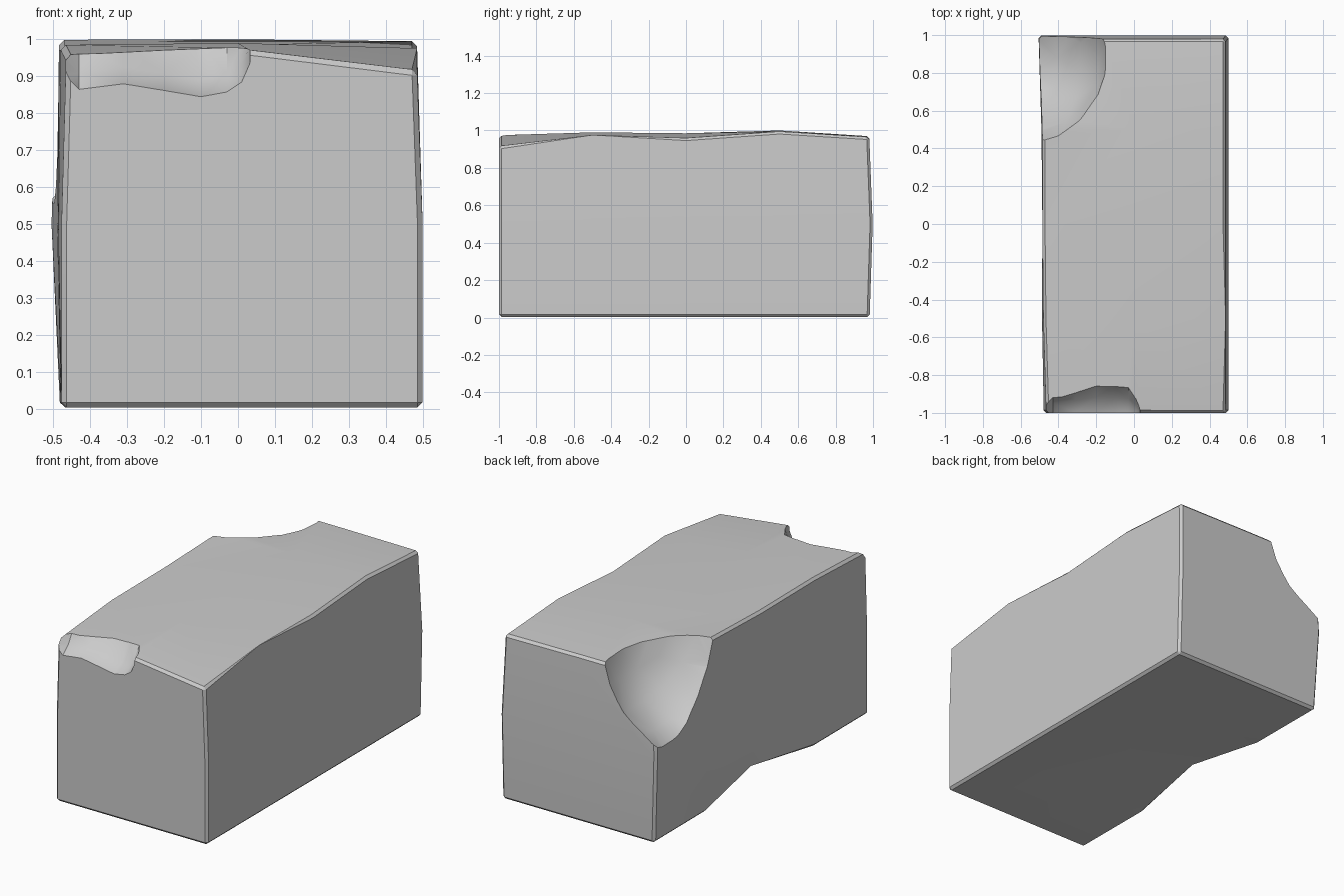
import bpy, bmesh, math, random
from mathutils import Vector

if "Cube" in bpy.data.objects:
    bpy.data.objects.remove(bpy.data.objects["Cube"])

random.seed(4)


def make_object(name, bm):
    mesh = bpy.data.meshes.new(name)
    bmesh.ops.recalc_face_normals(bm, faces=bm.faces[:])
    bm.to_mesh(mesh)
    bm.free()
    obj = bpy.data.objects.new(name, mesh)
    bpy.context.collection.objects.link(obj)
    return obj


# Worn block: a box cut into a coarse cage, then made uneven
bm = bmesh.new()
bmesh.ops.create_cube(bm, size=1)
for v in bm.verts:
    v.co = Vector((v.co.x, v.co.y * 2, v.co.z + 0.5))
cuts = [((0, 0, 0), (1, 0, 0)), ((0, 0, 0.5), (0, 0, 1))]
cuts += [((0, y, 0), (0, 1, 0)) for y in (-0.5, 0, 0.5)]
for co, no in cuts:
    bmesh.ops.bisect_plane(bm, geom=bm.verts[:] + bm.edges[:] + bm.faces[:],
                           plane_co=co, plane_no=no)

# Top heights along y for the left edge, middle and right edge
top = {-1: (0.955, 0.985, 0.985, 1.0, 0.97),
       0: (0.975, 0.99, 0.985, 1.0, 0.97),
       1: (0.915, 0.99, 0.96, 0.995, 0.965)}
left_x = {0: (-0.478, -0.48, -0.43, -0.48, -0.482),
          1: (-0.478, -0.487, -0.485, -0.49, -0.505),
          2: (-0.465, -0.48, -0.485, -0.485, -0.49)}
for v in bm.verts:
    i, j, k = round(v.co.x * 2), round((v.co.y + 1) * 2), round(v.co.z * 2)
    if i == -1:
        v.co.x = left_x[k][j]
    if i == 1:
        v.co.x = (0.5, 0.5, 0.485)[k]
    if j == 4:
        v.co.y = (0.982, 0.998, 0.98)[k]
    if k == 2:
        v.co.z = top[i][j]
    if k == 0:
        v.co.z = 0.055 if (i, j) == (-1, 2) else 0.003

rim = [e for e in bm.edges if e.calc_face_angle(0) > math.radians(50)]
bmesh.ops.bevel(bm, geom=rim, offset=0.014, segments=1, profile=0.5,
                affect='EDGES')
block = make_object("stone_block", bm)

# Broken back corner: a roughened ellipsoid cutter
bm = bmesh.new()
bmesh.ops.create_icosphere(bm, subdivisions=3, radius=1)
for v in bm.verts:
    r = 1 + random.uniform(-0.022, 0.022)
    v.co = Vector((-0.65 + 0.545 * r * v.co.x,
                   0.88 + 0.488 * r * v.co.y,
                   1.2 + 0.674 * r * v.co.z))
corner_chip = make_object("corner_chip_cutter", bm)

# Chip along the front top edge: stations of x, depth y, bottom z
stations = [(-0.6, -0.94, 0.97), (-0.47, -0.935, 0.905), (-0.43, -0.905, 0.865),
            (-0.31, -0.875, 0.88), (-0.2, -0.845, 0.862),
            (-0.1, -0.852, 0.845), (-0.03, -0.86, 0.858),
            (0.01, -0.92, 0.885), (0.032, -0.97, 0.935)]
bm = bmesh.new()
rings = []
for x, y, z in stations:
    section = [(-1.1, z - 0.02), (-0.998, z), (0.5 * (y - 1) + 0.005, z + 0.045),
               (y, 0.985), (y + 0.01, 1.1), (-1.1, 1.1)]
    rings.append([bm.verts.new((x, *p)) for p in section])
for a, b in zip(rings, rings[1:]):
    for n in range(6):
        m = (n + 1) % 6
        bm.faces.new((a[n], a[m], b[m], b[n]))
bm.faces.new(rings[0])
bm.faces.new(rings[-1])
bmesh.ops.triangulate(bm, faces=bm.faces[:])
edge_chip = make_object("edge_chip_cutter", bm)

# Cut both chips out of the block
bpy.context.view_layer.objects.active = block
block.select_set(True)
for cutter in (corner_chip, edge_chip):
    cutter.hide_render = True
    mod = block.modifiers.new("chip", 'BOOLEAN')
    mod.operation = 'DIFFERENCE'
    mod.solver = 'EXACT'
    mod.object = cutter
    bpy.ops.object.modifier_apply(modifier=mod.name)
    bpy.data.objects.remove(cutter)

bpy.ops.object.shade_smooth_by_angle(angle=math.radians(30))
